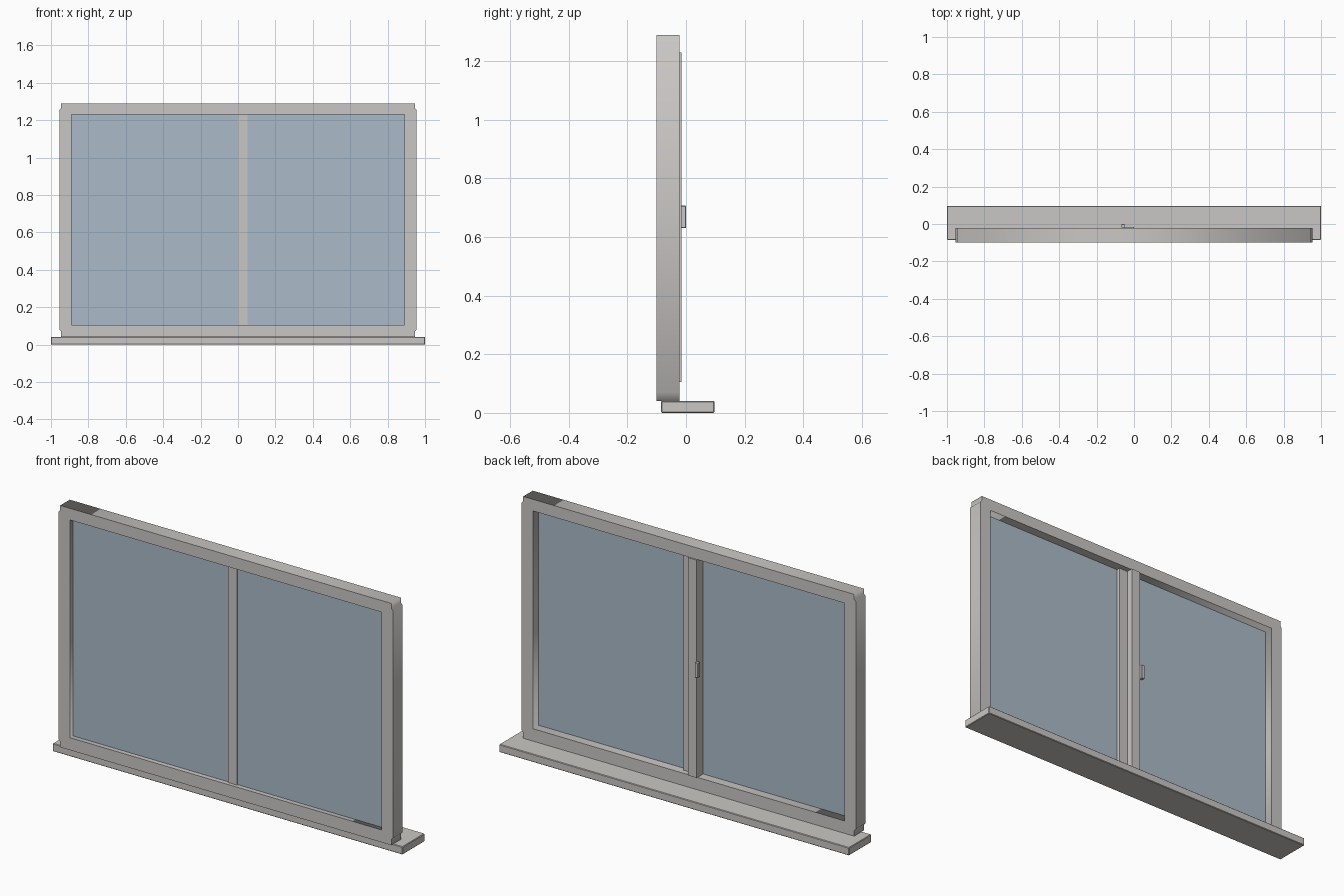
import bpy
import math

cube = bpy.data.objects.get("Cube")
if cube:
    bpy.data.objects.remove(cube, do_unlink=True)


def make_material(name, color):
    mat = bpy.data.materials.new(name)
    mat.use_nodes = True
    mat.diffuse_color = color
    mat.node_tree.nodes["Principled BSDF"].inputs["Base Color"].default_value = color
    return mat


paint = make_material("warm grey paint", (0.59, 0.575, 0.555, 1))
glass = make_material("blue grey glass", (0.41, 0.50, 0.58, 1))


def box(name, x, y, z, mat, bevel=0):
    """Box spanning the given (low, high) range on each axis."""
    spans = (x, y, z)
    bpy.ops.mesh.primitive_cube_add(size=1, location=[(a + b) / 2 for a, b in spans])
    obj = bpy.context.object
    obj.name = name
    obj.scale = [b - a for a, b in spans]
    bpy.ops.object.transform_apply(location=False, rotation=False, scale=True)
    obj.data.materials.append(mat)
    if bevel:
        mod = obj.modifiers.new("soft edges", "BEVEL")
        mod.width = bevel
        mod.segments = 1
    return obj


def extruded_outline(name, loops, y, mat):
    """Solid from flat x-z loops, the inner loop being a hole."""
    curve = bpy.data.curves.new(name, "CURVE")
    curve.dimensions = "2D"
    curve.fill_mode = "BOTH"
    curve.extrude = (y[1] - y[0]) / 2
    for loop in loops:
        spline = curve.splines.new("POLY")
        spline.points.add(len(loop) - 1)
        for point, (px, pz) in zip(spline.points, loop):
            point.co = (px, pz, 0, 1)
        spline.use_cyclic_u = True
    obj = bpy.data.objects.new(name, curve)
    bpy.context.collection.objects.link(obj)
    obj.location.y = (y[0] + y[1]) / 2
    obj.rotation_euler.x = math.pi / 2
    bpy.ops.object.select_all(action="DESELECT")
    obj.select_set(True)
    bpy.context.view_layer.objects.active = obj
    bpy.ops.object.convert(target="MESH")
    obj = bpy.context.object
    obj.data.materials.clear()
    obj.data.materials.append(mat)
    return obj


def mirrored(side):
    return side + [(-x, z) for x, z in reversed(side)]


# Outer frame with stepped corners and one rectangular opening
outer = mirrored([(0.946, 0.041), (0.946, 0.07), (0.955, 0.08),
                  (0.955, 1.255), (0.946, 1.265), (0.946, 1.29)])
opening = mirrored([(0.89, 0.105), (0.89, 1.23)])
extruded_outline("window_frame", [outer, opening], (-0.1, -0.022), paint)

# Sill board
box("sill", (-1, 1), (-0.085, 0.097), (0, 0.041), paint, bevel=0.003)

# Glass panes, meeting at the centre stiles
for name, x in (("left_pane", (0, 0.892)), ("right_pane", (-0.892, 0))):
    box(name, x, (-0.075, -0.069), (0.103, 1.232), glass)

# Overlapping centre stiles
box("front_stile", (0, 0.05), (-0.081, -0.05), (0.105, 1.23), paint)
box("back_stile", (-0.05, 0), (-0.07, -0.015), (0.105, 1.23), paint)

# Pull handle on the edge of the back stile
box("handle", (-0.068, -0.05), (-0.02, 0), (0.63, 0.707), paint, bevel=0.002)
